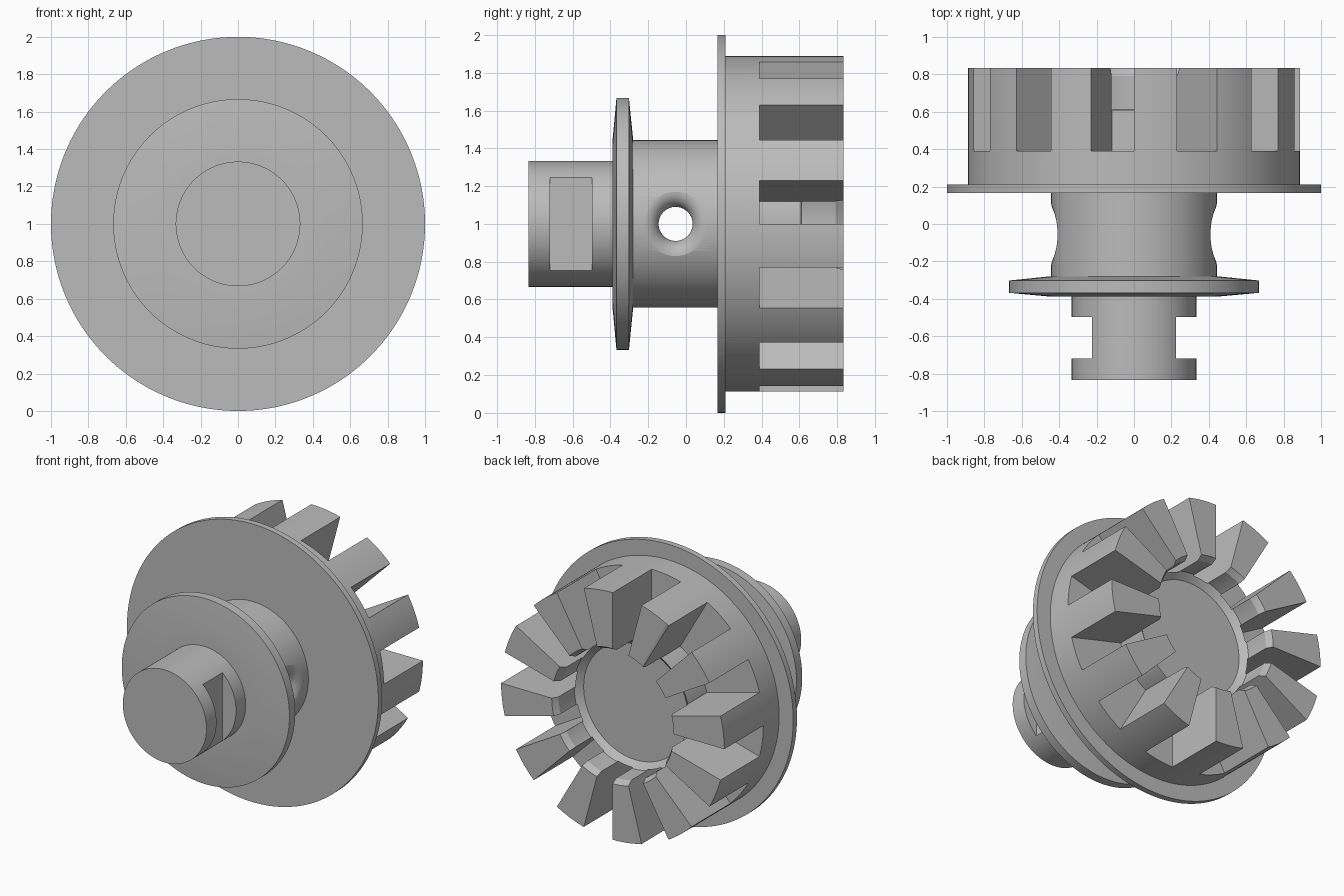
import bpy
import bmesh
from math import sin, cos, pi, radians, sqrt

if "Cube" in bpy.data.objects:
    bpy.data.objects.remove(bpy.data.objects["Cube"], do_unlink=True)

AXIS_Z = 1.0
SEGMENTS = 192

grey = bpy.data.materials.new("machined_grey")
grey.use_nodes = True
grey.diffuse_color = (0.5, 0.5, 0.5, 1)
grey.node_tree.nodes["Principled BSDF"].inputs["Base Color"].default_value = (0.5, 0.5, 0.5, 1)


def finish(bm, name):
    """Turn a bmesh into a clean closed object."""
    bmesh.ops.remove_doubles(bm, verts=bm.verts, dist=1e-5)
    bmesh.ops.recalc_face_normals(bm, faces=bm.faces)
    mesh = bpy.data.meshes.new(name)
    bm.to_mesh(mesh)
    bm.free()
    mesh.materials.append(grey)
    obj = bpy.data.objects.new(name, mesh)
    bpy.context.collection.objects.link(obj)
    return obj


def skin(bm, rings, close_rings, close_rows):
    """Bridge neighbouring rows of vertices with quads."""
    rows = len(rings) if close_rows else len(rings) - 1
    for i in range(rows):
        a, b = rings[i], rings[(i + 1) % len(rings)]
        n = len(a)
        for j in range(n if close_rings else n - 1):
            k = (j + 1) % n
            bm.faces.new((a[j], a[k], b[k], b[j]))


def turned_row(bm, profile, angle):
    """Place (radius, y) points at an angle about the long axis."""
    return [bm.verts.new((r * sin(angle), y, AXIS_Z + r * cos(angle))) for r, y in profile]


def cut(target, cutter):
    """Subtract a cutter and discard it."""
    cutter.hide_render = True
    mod = target.modifiers.new("cut", "BOOLEAN")
    mod.operation = "DIFFERENCE"
    mod.solver = "EXACT"
    mod.object = cutter
    bpy.context.view_layer.objects.active = target
    bpy.ops.object.modifier_apply(modifier=mod.name)
    bpy.data.objects.remove(cutter, do_unlink=True)


# Turned body: shaft, collar, neck, rim and hollow drum
profile = [
    (0, -0.833), (0.333, -0.833), (0.333, -0.388),
    (0.45, -0.388), (0.667, -0.368), (0.667, -0.302), (0.45, -0.28),
    (0.443, -0.28), (0.443, 0.167),
    (1.0, 0.167), (1.0, 0.21), (0.888, 0.21), (0.888, 0.833),
    (0.485, 0.833), (0.46, 0.79), (0.46, 0.612), (0.415, 0.57), (0, 0.57),
]
bm = bmesh.new()
rows = [turned_row(bm, profile, 2 * pi * i / SEGMENTS) for i in range(SEGMENTS)]
skin(bm, rows, False, True)
body = finish(bm, "toothed_coupling_body")

# Twelve wedge-shaped slots leave twelve teeth on the drum
bm = bmesh.new()
section = [(0.455, 0.39), (1.1, 0.39), (1.1, 1.0), (0.455, 1.0)]
for slot in range(12):
    start = radians(15 + 30 * slot)
    rows = [turned_row(bm, section, start + radians(15) * i / 8) for i in range(9)]
    skin(bm, rows, True, False)
    bm.faces.new(rows[0])
    bm.faces.new(rows[-1])
cut(body, finish(bm, "slot_cutter"))

# Wrench flats on both sides of the shaft
for side in (-1, 1):
    bpy.ops.mesh.primitive_cube_add(size=1, location=(side * 0.425, -0.609, AXIS_Z))
    box = bpy.context.object
    box.name = "flat_cutter"
    box.scale = (0.4, 0.222, 1)
    box.data.materials.append(grey)
    bpy.context.view_layer.update()
    cut(body, box)

# Cross hole through the neck, with mouths rounded to meet the curved surface
HOLE, FILLET, NECK, HOLE_Y = 0.09, 0.08, 0.443, -0.055


def mouth_ring(bm, side, phi, x_fixed=None):
    ring = []
    radius = HOLE + FILLET * (1 - cos(phi))
    for i in range(64):
        a = 2 * pi * i / 64
        edge = sqrt(NECK ** 2 - ((HOLE + FILLET) * sin(a)) ** 2)
        x = x_fixed or edge - FILLET + FILLET * sin(phi)
        ring.append(bm.verts.new((side * x, HOLE_Y + radius * cos(a), AXIS_Z + radius * sin(a))))
    return ring


bm = bmesh.new()
steps = [i * pi / 20 for i in range(11)]
rings = [mouth_ring(bm, -1, pi / 2, 0.6)]
rings += [mouth_ring(bm, -1, p) for p in reversed(steps)]
rings += [mouth_ring(bm, 1, p) for p in steps]
rings += [mouth_ring(bm, 1, pi / 2, 0.6)]
skin(bm, rings, True, False)
bm.faces.new(rings[0])
bm.faces.new(rings[-1])
cut(body, finish(bm, "cross_hole_cutter"))

# Smooth round surfaces, crisp machined edges
bpy.ops.object.select_all(action="DESELECT")
body.select_set(True)
bpy.context.view_layer.objects.active = body
bpy.ops.object.shade_smooth_by_angle(angle=radians(20))
